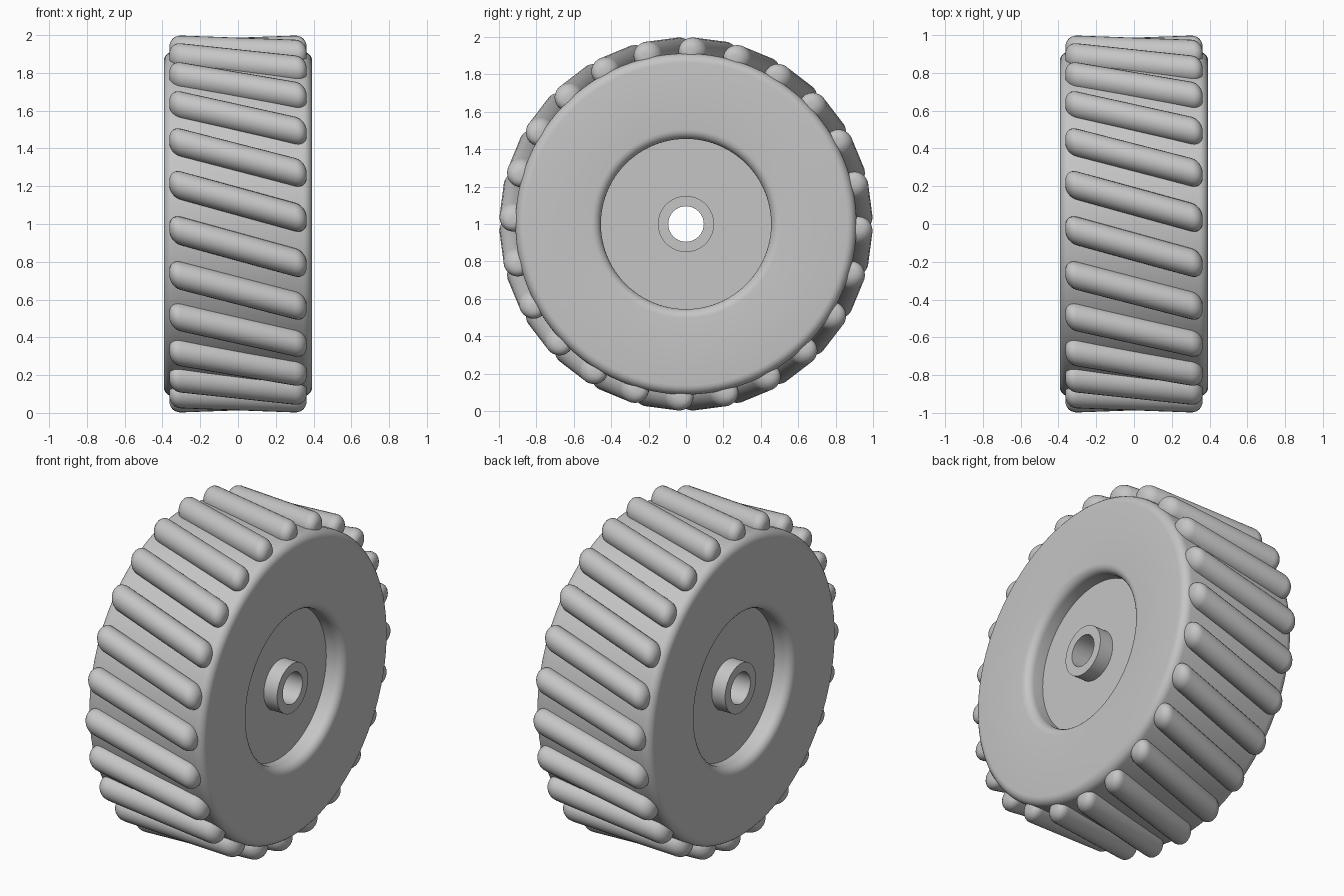
import bpy, bmesh
from math import sin, cos, pi, radians
from mathutils import Vector

cube = bpy.data.objects.get("Cube")
if cube:
    bpy.data.objects.remove(cube, do_unlink=True)

grey = bpy.data.materials.new("plain_grey")
grey.use_nodes = True
colour = (0.56, 0.56, 0.56, 1)
grey.diffuse_color = colour
grey.node_tree.nodes["Principled BSDF"].inputs["Base Color"].default_value = colour

CENTRE = Vector((0, 0, 1))


def finish(bm, name):
    bmesh.ops.recalc_face_normals(bm, faces=bm.faces)
    mesh = bpy.data.meshes.new(name)
    bm.to_mesh(mesh)
    bm.free()
    mesh.materials.append(grey)
    obj = bpy.data.objects.new(name, mesh)
    bpy.context.collection.objects.link(obj)
    bpy.ops.object.select_all(action='DESELECT')
    obj.select_set(True)
    bpy.context.view_layer.objects.active = obj
    bpy.ops.object.shade_smooth_by_angle(angle=radians(35))
    return obj


def arc(x, r, size, start, end, steps=6):
    """Rounded corner as (x, radius) pairs."""
    angles = [start + (end - start) * i / steps for i in range(steps + 1)]
    return [(x + size * cos(a), r + size * sin(a)) for a in angles]


def revolve(profile, name, segments=96):
    """Turn a closed (x, radius) profile around the axle."""
    bm = bmesh.new()
    rings = []
    for i in range(segments):
        a = 2 * pi * i / segments
        rings.append([bm.verts.new(CENTRE + Vector((x, r * cos(a), r * sin(a))))
                      for x, r in profile])
    n = len(profile)
    for i in range(segments):
        a, b = rings[i], rings[(i + 1) % segments]
        for j in range(n):
            k = (j + 1) % n
            bm.faces.new((a[j], a[k], b[k], b[j]))
    return finish(bm, name)


# Wheel body: bore, hub boss, recessed disc, rounded lip and rounded shoulder
SIDE, FLOOR, HUB_END = 0.393, 0.28, 0.37
half = [(HUB_END, 0.095), (HUB_END, 0.15), (FLOOR, 0.15), (FLOOR, 0.455)]
half += arc(SIDE - 0.05, 0.505, 0.05, -pi / 2, 0)
half += arc(SIDE - 0.05, 0.862, 0.05, 0, pi / 2)
revolve(half + [(-x, r) for x, r in reversed(half)], "wheel_body")


# Slanted round tread bars with softened ends
RADIUS, AXIS, HALF, SOFT = 0.075, 0.925, 0.363, 0.06
TWIST, BARS, SIDES = radians(6.25), 24, 24


def tread_bar(index):
    mid = 2 * pi * (index + 0.5) / BARS
    ends = [Vector((s * HALF, -AXIS * cos(mid - s * TWIST), AXIS * sin(mid - s * TWIST)))
            for s in (-1, 1)]
    cap = arc(HALF - SOFT, RADIUS - SOFT, SOFT, 0, pi / 2)
    sections = [(-x, r) for x, r in cap] + cap[::-1]
    bm = bmesh.new()
    rings = []
    for x, r in sections:
        c = CENTRE + ends[0].lerp(ends[1], (x + HALF) / (2 * HALF))
        rings.append([bm.verts.new(c + Vector((0, r * cos(t), r * sin(t))))
                      for t in (2 * pi * k / SIDES for k in range(SIDES))])
    for a, b in zip(rings, rings[1:]):
        for k in range(SIDES):
            m = (k + 1) % SIDES
            bm.faces.new((a[k], a[m], b[m], b[k]))
    bm.faces.new(rings[0])
    bm.faces.new(rings[-1])
    finish(bm, f"tread_bar_{index + 1}")


for i in range(BARS):
    tread_bar(i)
